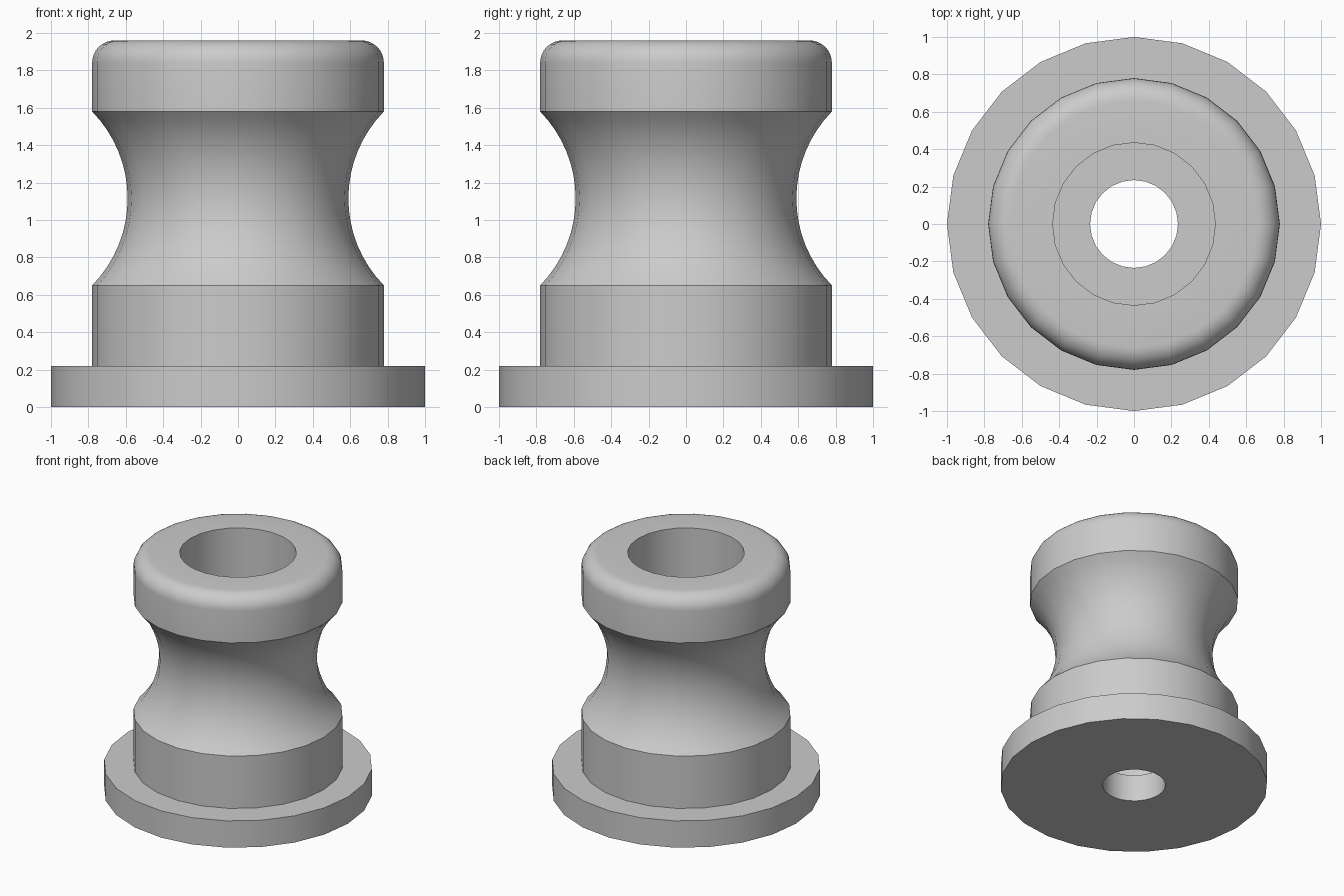
import bpy
import bmesh
from math import asin, cos, pi, radians, sin
from mathutils import Vector

default_cube = bpy.data.objects.get("Cube")
if default_cube:
    bpy.data.objects.remove(default_cube, do_unlink=True)

SIDES = 24
HEIGHT = 1.96
FLANGE_R, FLANGE_TOP = 1.0, 0.22
BODY_R = 0.78
BORE_R, POCKET_R = 0.235, 0.435
NECK_LOW, NECK_HIGH, NECK_R = 0.65, 1.58, 0.59
FILLET = 0.12


def arc(center_r, center_z, radius, start, end, steps):
    """Points of a circular arc in the radius/height plane."""
    angles = [start + (end - start) * i / steps for i in range(steps + 1)]
    return [(center_r + radius * cos(a), center_z + radius * sin(a)) for a in angles]


def lathe(name, profile, material):
    """Revolve a closed profile around the vertical axis."""
    bm = bmesh.new()
    verts = [bm.verts.new((r, 0, z)) for r, z in profile]
    edges = [bm.edges.new((a, b)) for a, b in zip(verts, verts[1:] + verts[:1])]
    bmesh.ops.spin(bm, geom=verts + edges, cent=Vector(), axis=Vector((0, 0, 1)),
                   angle=2 * pi, steps=SIDES, use_merge=True)
    bmesh.ops.remove_doubles(bm, verts=bm.verts, dist=0.0001)
    bmesh.ops.recalc_face_normals(bm, faces=bm.faces)
    mesh = bpy.data.meshes.new(name)
    bm.to_mesh(mesh)
    bm.free()
    mesh.materials.append(material)
    obj = bpy.data.objects.new(name, mesh)
    bpy.context.collection.objects.link(obj)
    bpy.ops.object.select_all(action="DESELECT")
    obj.select_set(True)
    bpy.context.view_layer.objects.active = obj
    bpy.ops.object.shade_smooth_by_angle(angle=radians(30))
    return obj


# Plain grey finish
grey = bpy.data.materials.new("light_grey")
grey.use_nodes = True
color = (0.6, 0.6, 0.6, 1)
grey.diffuse_color = color
grey.node_tree.nodes["Principled BSDF"].inputs["Base Color"].default_value = color

# Concave waist, found from its chord and depth
half = (NECK_HIGH - NECK_LOW) / 2
depth = BODY_R - NECK_R
waist_radius = (half ** 2 + depth ** 2) / (2 * depth)
sweep = asin(half / waist_radius)
waist = arc(NECK_R + waist_radius, NECK_LOW + half, waist_radius,
            pi + sweep, pi - sweep, 16)

# Rounded upper rim
rim = arc(BODY_R - FILLET, HEIGHT - FILLET, FILLET, 0, pi / 2, 8)

# Flange, body, waist, rim, wide pocket and narrow bore in one outline
outline = [(BORE_R, 0), (FLANGE_R, 0), (FLANGE_R, FLANGE_TOP), (BODY_R, FLANGE_TOP)]
outline += waist + rim
outline += [(POCKET_R, HEIGHT), (POCKET_R, FLANGE_TOP), (BORE_R, FLANGE_TOP)]
lathe("flanged_spool", outline, grey)
